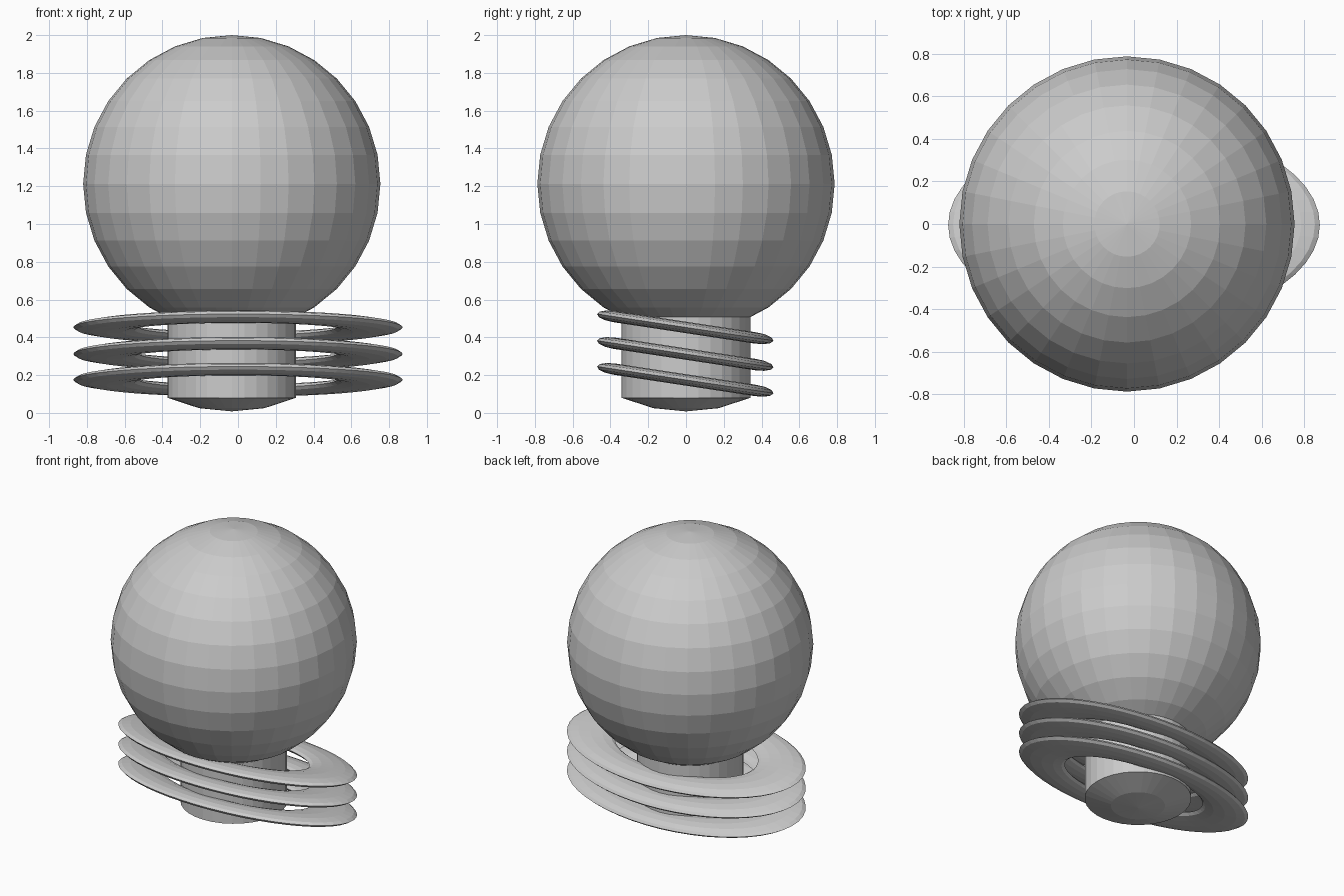
import bpy, math
import bmesh

if "Cube" in bpy.data.objects:
    bpy.data.objects.remove(bpy.data.objects["Cube"])

CX = -0.033  # globe and neck sit slightly left of the rings

# Round globe
bpy.ops.mesh.primitive_uv_sphere_add(segments=32, ring_count=16, radius=0.787,
                                     location=(CX, 0, 1.213))
bpy.context.object.name = "globe"

# Neck with shallow domed foot, turned from a profile
profile = [(0, 0.008), (0.173, 0.025), (0.341, 0.08), (0.341, 0.515)]
bm = bmesh.new()
verts = [bm.verts.new((r, 0, z)) for r, z in profile]
edges = [bm.edges.new(pair) for pair in zip(verts, verts[1:])]
bmesh.ops.spin(bm, geom=verts + edges, cent=(0, 0, 0), axis=(0, 0, 1),
               angle=math.tau, steps=32)
bmesh.ops.remove_doubles(bm, verts=bm.verts, dist=0.0005)
bmesh.ops.recalc_face_normals(bm, faces=bm.faces)
# the open top looks up into the globe, so make sure the foot faces down
foot = min(bm.faces, key=lambda f: f.calc_center_median().z)
if foot.normal.z > 0:
    bmesh.ops.reverse_faces(bm, faces=bm.faces)
mesh = bpy.data.meshes.new("neck")
bm.to_mesh(mesh)
bm.free()
neck = bpy.data.objects.new("neck", mesh)
neck.location.x = CX
bpy.context.collection.objects.link(neck)

# Three flattened oval rings, tilted down toward the back
for name, z in (("ring_lower", 0.175), ("ring_middle", 0.312), ("ring_upper", 0.453)):
    bpy.ops.mesh.primitive_torus_add(major_segments=48, minor_segments=12,
                                     major_radius=1, minor_radius=0.25,
                                     location=(0, -0.004, z),
                                     rotation=(math.radians(-8.6), 0, 0))
    ring = bpy.context.object
    ring.name = name
    ring.scale = (0.698, 0.378, 0.12)
